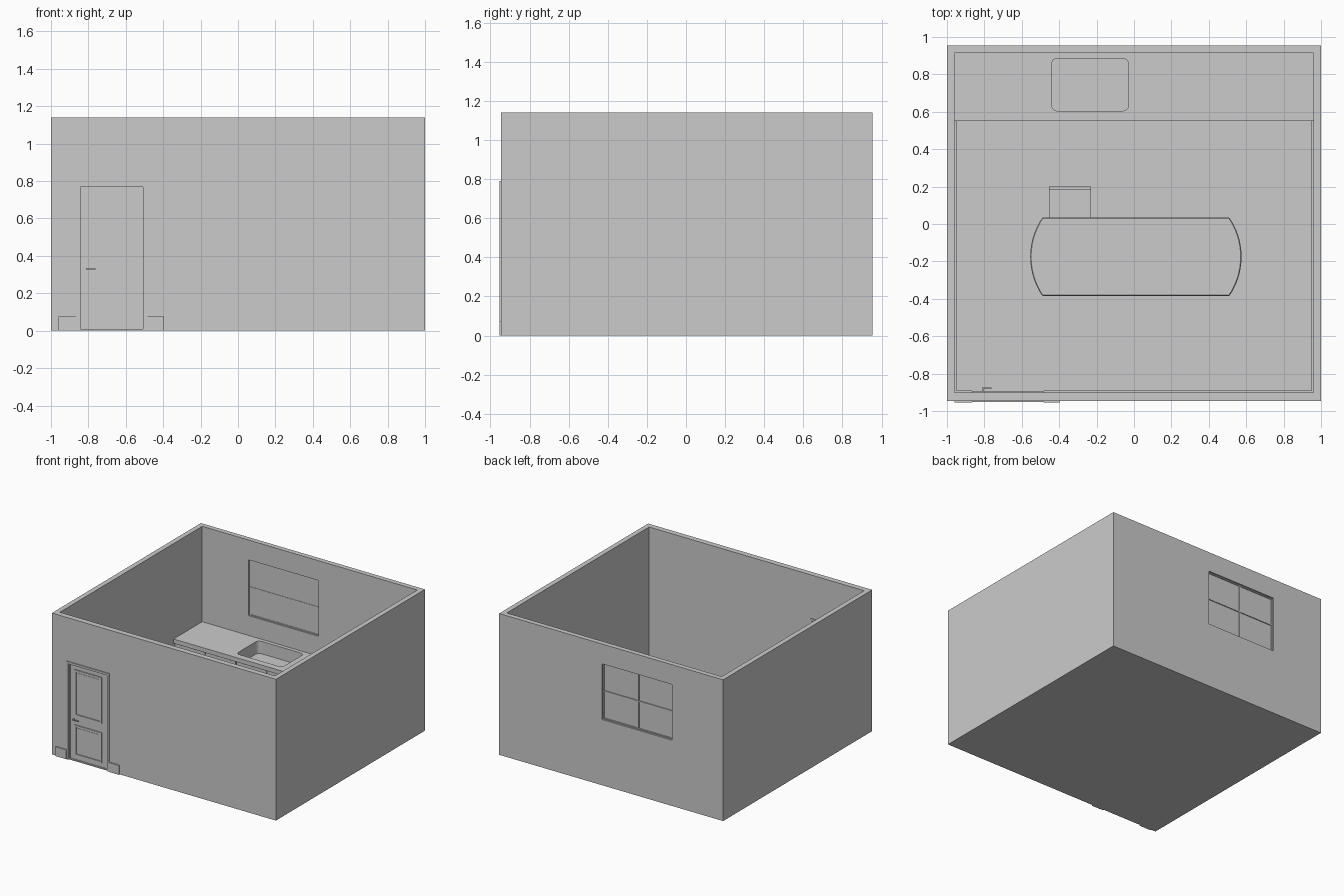
import bpy, bmesh, math
from mathutils import Vector

if "Cube" in bpy.data.objects:
    bpy.data.objects.remove(bpy.data.objects["Cube"])


def finish(name, bm, bevel=0.0, segs=1):
    bmesh.ops.recalc_face_normals(bm, faces=bm.faces)
    if bevel:
        bmesh.ops.bevel(bm, geom=list(bm.edges), offset=bevel, segments=segs,
                        affect='EDGES', profile=0.5)
    me = bpy.data.meshes.new(name)
    bm.to_mesh(me)
    bm.free()
    ob = bpy.data.objects.new(name, me)
    bpy.context.collection.objects.link(ob)
    return ob


def add_box(bm, x0, x1, y0, y1, z0, z1):
    vs = bmesh.ops.create_cube(bm, size=1)['verts']
    for v in vs:
        v.co = Vector(((x0 + x1) / 2 + v.co.x * (x1 - x0),
                       (y0 + y1) / 2 + v.co.y * (y1 - y0),
                       (z0 + z1) / 2 + v.co.z * (z1 - z0)))


def boxes(name, items, bevel=0.0):
    bm = bmesh.new()
    for b in items:
        add_box(bm, *b)
    return finish(name, bm, bevel)


def prism(name, pts, vec, bevel=0.0):
    bm = bmesh.new()
    f = bm.faces.new([bm.verts.new(p) for p in pts])
    r = bmesh.ops.extrude_face_region(bm, geom=[f])
    for v in r['geom']:
        if isinstance(v, bmesh.types.BMVert):
            v.co += Vector(vec)
    return finish(name, bm, bevel)


def ring(x0, x1, z0, z1, y0, y1, w):
    """Four bars of a rectangular frame facing y."""
    return [(x0, x0 + w, y0, y1, z0, z1), (x1 - w, x1, y0, y1, z0, z1),
            (x0 + w, x1 - w, y0, y1, z0, z0 + w), (x0 + w, x1 - w, y0, y1, z1 - w, z1)]


def cut(ob, cutter):
    m = ob.modifiers.new("cut", 'BOOLEAN')
    m.operation, m.solver, m.object = 'DIFFERENCE', 'EXACT', cutter
    bpy.context.view_layer.objects.active = ob
    bpy.ops.object.modifier_apply(modifier=m.name)
    bpy.data.objects.remove(cutter)


# Room shell with window and door openings
WX0, WX1, WZ0, WZ1 = -0.545, 0.08, 0.53, 0.98
room = boxes("room_walls", [(-1, 1, -0.945, 0.955, 0, 1.14)])
cut(room, boxes("inside_cutter", [(-0.96, 0.96, -0.9, 0.915, 0.01, 1.3)]))
cut(room, boxes("window_cutter", [(WX0, WX1, 0.8, 1.1, WZ0, WZ1)]))
cut(room, boxes("door_cutter", [(-0.85, -0.5, -1.1, -0.8, 0.01, 0.78)]))

# Window: pane, outer frame, glazing bars
boxes("window_pane", [(WX0, WX1, 0.929, 0.935, WZ0, WZ1)])
mx, mz = (WX0 + WX1) / 2, (WZ0 + WZ1) / 2
boxes("window_frame", ring(WX0, WX1, WZ0, WZ1, 0.926, 0.942, 0.008)
      + [(mx - 0.005, mx + 0.005, 0.935, 0.942, WZ0, WZ1),
         (WX0, WX1, 0.926, 0.942, mz - 0.005, mz + 0.005)])

# Door frame: jambs and head with a stepped edge on both wall faces
frame = []
for x0, x1, top, y0, y1 in [(-0.865, -0.485, 0.79, -0.953, -0.945),
                            (-0.865, -0.485, 0.79, -0.9, -0.892),
                            (-0.855, -0.495, 0.782, -0.945, -0.9)]:
    w = 0.014
    frame += [(x0, x0 + w, y0, y1, 0, top), (x1 - w, x1, y0, y1, 0, top),
              (x0 + w, x1 - w, y0, y1, top - w, top)]
boxes("door_frame", frame)

# Door leaf with moulded panels on both faces
boxes("door_leaf", [(-0.845, -0.505, -0.935, -0.905, 0.005, 0.772)])
mould, panels = [], []
for z0, z1 in [(0.045, 0.29), (0.365, 0.735)]:
    for y0, y1 in [(-0.943, -0.935), (-0.905, -0.897)]:
        mould += ring(-0.8, -0.56, z0, z1, y0, y1, 0.012)
        panels.append((-0.778, -0.582, y0 + 0.003, y1 - 0.003, z0 + 0.022, z1 - 0.022))
boxes("door_mouldings", mould)
boxes("door_panels", panels)

# Lever handles, outside and inside
handle = []
for face, tip in [(-0.935, -0.953), (-0.905, -0.875)]:
    s = 1 if tip > face else -1
    ys = sorted((face, tip))
    yl = sorted((tip, tip - s * 0.007))
    handle += [(-0.813, -0.805, ys[0], ys[1], 0.326, 0.335),
               (-0.805, -0.762, yl[0], yl[1], 0.326, 0.335)]
boxes("door_handles", handle)

# Skirting boards outside and inside
boxes("outer_skirting", [(-0.96, -0.865, -0.955, -0.945, 0, 0.075),
                         (-0.485, -0.395, -0.955, -0.945, 0, 0.075)])
boxes("inner_skirting", [(-0.96, -0.95, -0.9, 0.57, 0.01, 0.075),
                         (0.95, 0.96, -0.9, 0.57, 0.01, 0.075),
                         (-0.95, -0.865, -0.9, -0.89, 0.01, 0.075),
                         (-0.485, 0.95, -0.9, -0.89, 0.01, 0.075)])

# Counter: side profile run along the back wall, with sink basin
prof = [(0.915, 0.01), (0.61, 0.01), (0.61, 0.045), (0.575, 0.045),
        (0.575, 0.335), (0.55, 0.335), (0.55, 0.37), (0.915, 0.37)]
counter = prism("kitchen_counter", [(-0.96, y, z) for y, z in prof], (1.92, 0, 0))
sink = []
for cx, cy, a0 in [(-0.06, 0.855, 0), (-0.41, 0.855, 90),
                   (-0.41, 0.635, 180), (-0.06, 0.635, 270)]:
    for i in range(7):
        a = math.radians(a0 + 15 * i)
        sink.append((cx + 0.03 * math.cos(a), cy + 0.03 * math.sin(a), 0.27))
cut(counter, prism("sink_cutter", sink, (0, 0, 0.2)))

# Cabinet doors under the counter
n, w = 7, 1.92 / 7
boxes("cabinet_doors", [(-0.96 + i * w + 0.004, -0.96 + (i + 1) * w - 0.004,
                         0.562, 0.575, 0.05, 0.328) for i in range(n)])

# Dining table: bowed-end top on four legs
R, half = 0.372, math.asin(0.21 / 0.372)
outline = []
for s in (1, -1):
    for i in range(17):
        a = -half + 2 * half * i / 16
        outline.append((0.01 + s * (0.193 + R * math.cos(a)),
                        -0.175 + s * R * math.sin(a), 0.26))
prism("table_top", outline, (0, 0, 0.03), bevel=0.005)
boxes("table_legs", [(x - 0.02, x + 0.02, y - 0.02, y + 0.02, 0.01, 0.262)
                     for x in (-0.42, 0.44) for y in (-0.32, -0.03)])

# Chair tucked under the table
boxes("chair_seat", [(-0.455, -0.23, -0.02, 0.195, 0.165, 0.185)])
boxes("chair_back", [(-0.455, -0.23, 0.185, 0.2, 0.165, 0.38)])
boxes("chair_legs", [(x, x + 0.02, y, y + 0.02, 0.01, 0.166)
                     for x in (-0.45, -0.255) for y in (-0.015, 0.17)])
